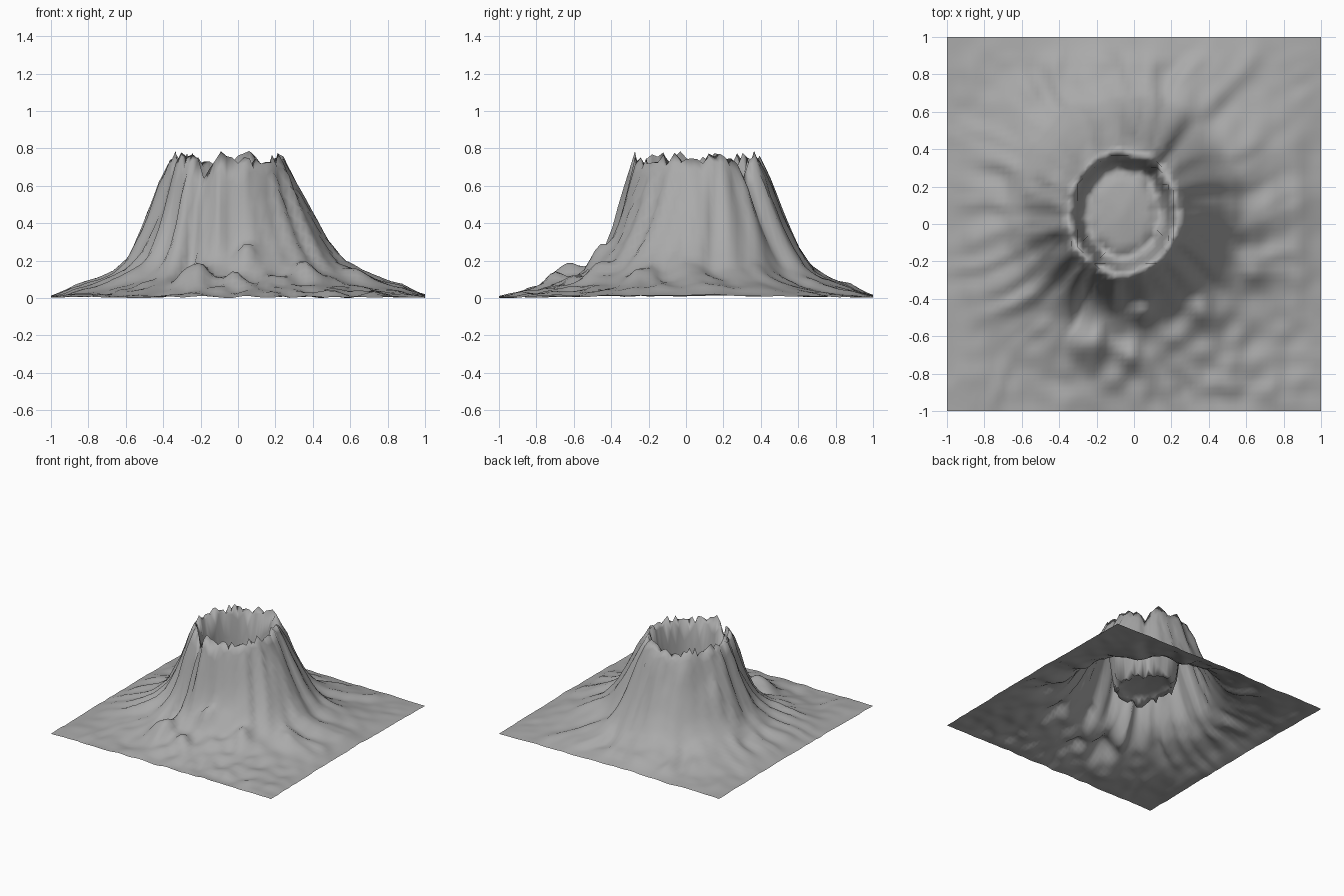
import bpy, bmesh, math
from mathutils import noise, Vector

if "Cube" in bpy.data.objects:
    bpy.data.objects.remove(bpy.data.objects["Cube"])

N = 66                       # grid divisions
CX, CY = -0.06, 0.055        # crater centre
RX, RY = 0.29, 0.325         # rim crest radii

# flank profiles: (distance beyond the rim crest, height)
EAST = [(0, .77), (.06, .65), (.16, .46), (.26, .28), (.36, .17), (.46, .12), (.58, .08), (.78, .035), (1.3, 0)]
NORTH = [(0, .77), (.06, .64), (.13, .46), (.21, .29), (.31, .145), (.41, .085), (.55, .045), (.7, .015), (1.3, 0)]
WEST = [(0, .77), (.06, .62), (.14, .41), (.24, .21), (.34, .12), (.44, .085), (.55, .055), (.7, .02), (1.3, 0)]
SOUTH = [(0, .77), (.05, .56), (.09, .40), (.15, .25), (.21, .18), (.3, .12), (.42, .08), (.65, .02), (1.3, 0)]
# crater wall: (distance inside the rim crest, height)
CRATER = [(0, .77), (.02, .71), (.065, .30), (.085, .24), (.14, .28), (.4, .31)]
# knolls at the foot: x, y, radius, height
KNOLLS = [(-.26, -.64, .10, .09), (.05, -.47, .06, .09), (-.03, -.70, .07, .06), (.36, -.46, .07, .05),
          (.64, -.25, .06, .04), (-.45, .24, .05, .05)]
# rim clefts: angle in degrees, width, depth
CLEFTS = [(247, .08, .12), (52, .10, .11)]
# long gullies down the flank: angle in degrees, width, depth
GULLIES = [(43, .10, .06), (28, .07, .03), (13, .09, .06), (-10, .08, .05), (-38, .08, .03), (201, .06, .04),
           (213, .06, .045), (227, .07, .06), (248, .08, .06), (180, .07, .03), (70, .07, .03), (122, .08, .03)]


def sample(profile, d):
    for (a, ha), (b, hb) in zip(profile, profile[1:]):
        if d <= b:
            return ha + (hb - ha) * (d - a) / (b - a)
    return profile[-1][1]


def flank(theta, d):
    # blend the four profiles around the compass
    q = (theta / (math.pi / 2)) % 4
    i, t = int(q), q % 1
    t = t * t * (3 - 2 * t)
    sides = [EAST, NORTH, WEST, SOUTH]
    return sample(sides[i % 4], d) * (1 - t) + sample(sides[(i + 1) % 4], d) * t


def bump(theta, degrees, width):
    da = math.remainder(theta - math.radians(degrees), 2 * math.pi)
    return math.exp(-(da / width) ** 2)


def height(x, y):
    dx, dy = x - CX, y - CY
    r = math.hypot(dx, dy)
    theta = math.atan2(dy, dx)
    c, s = math.cos(theta), math.sin(theta)
    rim = 1 / math.hypot(c / RX, s / RY)
    rim += .02 * noise.noise(Vector((c * 3, s * 3, 7)))
    d = r - rim
    south = max(0, -s) * max(0, 1 - abs(c - .35))
    if d < 0:
        z = sample(CRATER, -d)
        z += .07 * noise.noise(Vector((c * 8, s * 8, 3))) * math.exp(-((d + .085) / .03) ** 2)
    else:
        # radial ridges that wander a little downhill
        tw = theta + .15 * noise.noise(Vector((x * 2.5, y * 2.5, 9)))
        u = Vector((math.cos(tw), math.sin(tw), 0))
        gully = noise.noise(u * 6 + Vector((.3, .6, r * .8)))
        fine = noise.noise(u * 12 + Vector((3, 1, r * 1.5)))
        z = flank(theta, max(0, d + .05 * min(1, d / .08) * (gully + fine)))
        fade = min(1, d / .12) * max(.2, 1 - d / .9)
        z += (gully * .075 + fine * .075) * fade * (1 - south * .5)
        for a, w, depth in GULLIES:
            z += depth * fade * (.3 - bump(tw, a, w)) * bump(theta, a, .35)
        z += (.01 + .03 * south) * noise.noise(Vector((x * 9, y * 9, 2))) * min(1, d / .2)
    # jagged crest
    z += math.exp(-(d / .06) ** 2) * .05 * noise.noise(Vector((c * 6, s * 6, 4)))
    for a, w, depth in CLEFTS:
        run = math.exp(-(d / (.07 if d < 0 else .28)) ** 2)
        z -= depth * run * bump(theta, a, w)
    for kx, ky, kr, kh in KNOLLS:
        z += kh * math.exp(-((x - kx) ** 2 + (y - ky) ** 2) / kr ** 2)
    # settle to the ground at the square border
    edge = 1 - max(abs(x), abs(y))
    return max(0, z) * min(1, .4 + edge * 5)


# one open terrain sheet
bm = bmesh.new()
bmesh.ops.create_grid(bm, x_segments=N, y_segments=N, size=1)
for v in bm.verts:
    v.co.z = height(v.co.x, v.co.y)
for f in bm.faces:
    f.smooth = True
me = bpy.data.meshes.new("volcano_terrain")
bm.to_mesh(me)
bm.free()
ob = bpy.data.objects.new("volcano_terrain", me)
bpy.context.collection.objects.link(ob)

# dark grey rock
rock = bpy.data.materials.new("rock")
rock.diffuse_color = (.4, .4, .4, 1)
rock.use_nodes = True
rock.node_tree.nodes["Principled BSDF"].inputs["Base Color"].default_value = rock.diffuse_color
me.materials.append(rock)
